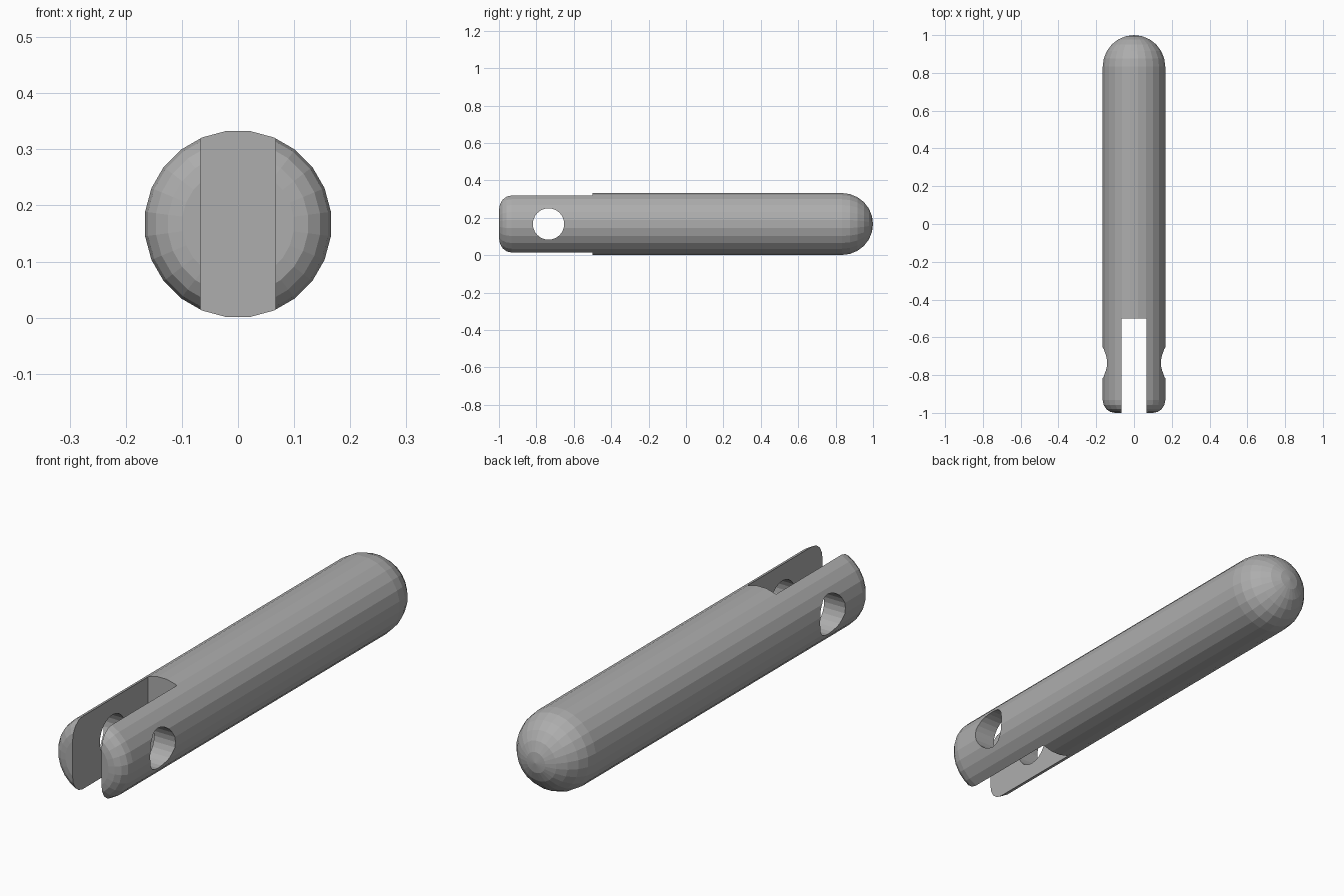
import bpy
import bmesh
from math import sin, cos, pi
from mathutils import Matrix

if "Cube" in bpy.data.objects:
    bpy.data.objects.remove(bpy.data.objects["Cube"], do_unlink=True)

R = 0.167          # rod radius
FILLET = 0.067     # rounding of the forked end
SIDES = 24

grey = bpy.data.materials.new("plain grey")
grey.use_nodes = True
colour = (0.42, 0.42, 0.42, 1)
grey.diffuse_color = colour
grey.node_tree.nodes["Principled BSDF"].inputs["Base Color"].default_value = colour


def make_object(name, bm):
    bmesh.ops.recalc_face_normals(bm, faces=bm.faces)
    mesh = bpy.data.meshes.new(name)
    bm.to_mesh(mesh)
    bm.free()
    mesh.materials.append(grey)
    obj = bpy.data.objects.new(name, mesh)
    bpy.context.collection.objects.link(obj)
    return obj


# Rod profile (radius, y): filleted front, domed back
profile = [(R - FILLET + FILLET * sin(a), -1 + FILLET - FILLET * cos(a))
           for a in (i * pi / 8 for i in range(5))]
profile += [(R * cos(a), 1 - R + R * sin(a))
            for a in (i * pi / 12 for i in range(6))]

bm = bmesh.new()
rings = [[bm.verts.new((r * cos(t), y, R + r * sin(t)))
          for t in ((k + 0.5) * 2 * pi / SIDES for k in range(SIDES))]
         for r, y in profile]
tip = bm.verts.new((0, 1, R))
for lower, upper in zip(rings, rings[1:]):
    for k in range(SIDES):
        n = (k + 1) % SIDES
        bm.faces.new((lower[k], lower[n], upper[n], upper[k]))
for k in range(SIDES):
    bm.faces.new((rings[-1][k], rings[-1][(k + 1) % SIDES], tip))
bm.faces.new(rings[0])
rod = make_object("forked_rod", bm)

# Slot cutter
bm = bmesh.new()
bmesh.ops.create_cube(bm, size=1, matrix=Matrix.Translation((0, -0.8, R))
                      @ Matrix.Diagonal((0.134, 0.6, 1, 1)))
slot = make_object("slot_cutter", bm)

# Pin hole cutter
bm = bmesh.new()
bmesh.ops.create_cone(bm, cap_ends=True, segments=24, radius1=0.084,
                      radius2=0.084, depth=1,
                      matrix=Matrix.Translation((0, -0.735, R))
                      @ Matrix.Rotation(pi / 2, 4, "Y"))
hole = make_object("pin_hole_cutter", bm)

for cutter in (slot, hole):
    cut = rod.modifiers.new(cutter.name, "BOOLEAN")
    cut.operation = "DIFFERENCE"
    cut.solver = "EXACT"
    cut.object = cutter
    cutter.hide_render = True
    cutter.hide_viewport = True

# Soften the long body and hole walls, keep the cut edges crisp
bpy.context.view_layer.objects.active = rod
rod.select_set(True)
for modifier in list(rod.modifiers):
    bpy.ops.object.modifier_apply(modifier=modifier.name)
for cutter in (slot, hole):
    bpy.data.objects.remove(cutter, do_unlink=True)
